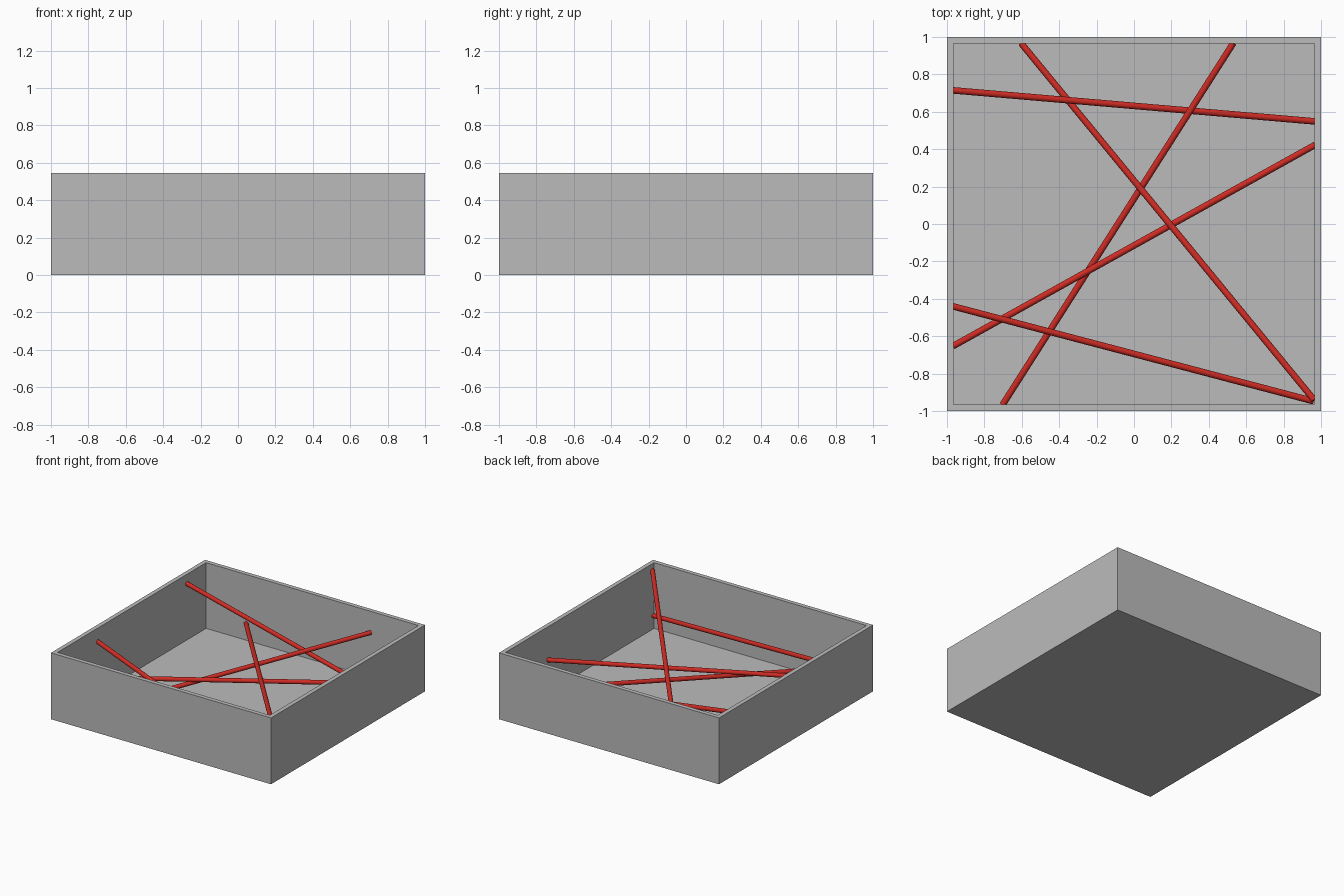
import bpy, bmesh
from mathutils import Vector

if "Cube" in bpy.data.objects:
    bpy.data.objects.remove(bpy.data.objects["Cube"])

H, IN, FLOOR, R = 0.545, 0.95, 0.005, 0.0175


def material(name, rgb):
    m = bpy.data.materials.new(name)
    m.diffuse_color = (*rgb, 1)
    m.use_nodes = True
    m.node_tree.nodes["Principled BSDF"].inputs["Base Color"].default_value = m.diffuse_color
    return m


grey = material("grey", (0.5, 0.5, 0.5))
red = material("red", (0.62, 0.025, 0.018))


def add_object(name, bm, mat):
    me = bpy.data.meshes.new(name)
    bm.to_mesh(me)
    bm.free()
    me.materials.append(mat)
    ob = bpy.data.objects.new(name, me)
    bpy.context.collection.objects.link(ob)
    return ob


# open tray: a block with its top face inset and pushed down
bm = bmesh.new()
bmesh.ops.create_cube(bm, size=1)
for v in bm.verts:
    v.co = (v.co.x * 2, v.co.y * 2, (v.co.z + 0.5) * H)
bm.normal_update()
top = max(bm.faces, key=lambda f: f.calc_center_median().z)
bmesh.ops.inset_region(bm, faces=[top], thickness=1 - IN)
pit = bmesh.ops.extrude_discrete_faces(bm, faces=[top])["faces"][0]
for v in pit.verts:
    v.co.z = FLOOR
bmesh.ops.recalc_face_normals(bm, faces=bm.faces[:])
add_object("tray", bm, grey)

# red rods spanning between the walls
rods = [
    ((-0.95, 0.713, 0.466), (0.95, 0.55, 0.116)),
    ((-0.59, 0.95, 0.144), (0.95, -0.925, 0.488)),
    ((0.52, 0.95, 0.368), (-0.692, -0.95, 0.127)),
    ((-0.95, -0.643, 0.222), (0.95, 0.413, 0.275)),
    ((-0.95, -0.445, 0.43), (0.94, -0.942, 0.12)),
]
for i, (a, b) in enumerate(rods):
    a, b = Vector(a), Vector(b)
    d = (b - a).normalized()
    a, b = a - d * 0.02, b + d * 0.02   # ends sunk into the walls
    bm = bmesh.new()
    bmesh.ops.create_cone(bm, cap_ends=True, segments=16, radius1=R, radius2=R,
                          depth=(b - a).length)
    rot = d.to_track_quat('Z', 'Y')
    for v in bm.verts:
        v.co = rot @ v.co + (a + b) / 2
    for f in bm.faces:
        f.smooth = len(f.verts) == 4
    bm.normal_update()
    for e in bm.edges:
        if len(e.link_faces) == 2 and e.calc_face_angle() > 0.7:
            e.smooth = False
    add_object(f"rod_{i + 1}", bm, red)
